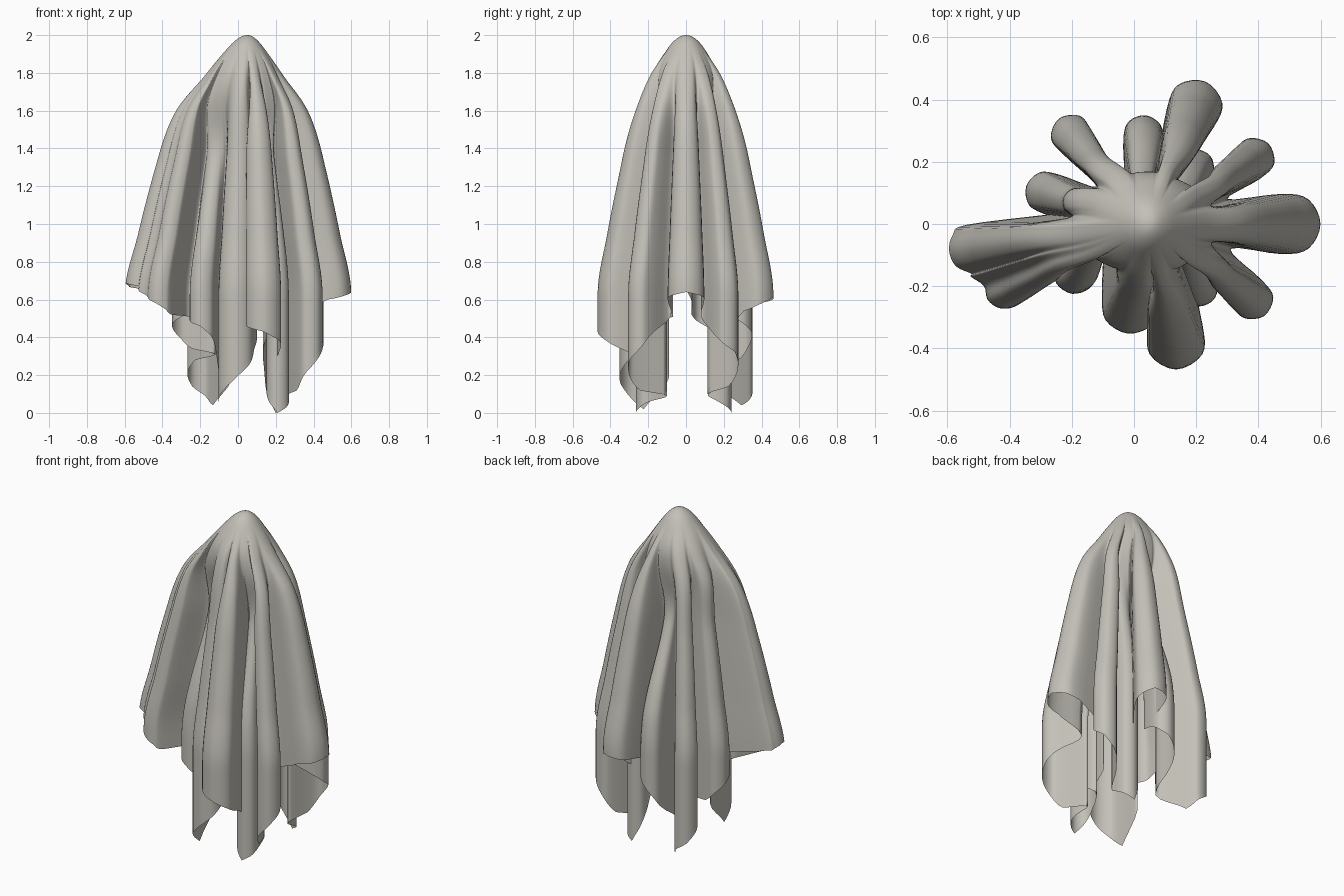
import bpy, bmesh, math
from mathutils import Vector

if "Cube" in bpy.data.objects:
    bpy.data.objects.remove(bpy.data.objects["Cube"])

# Hanging folds, counter-clockwise from +x: (centre x, y, radius), hem heights
# (start, tip, end), the valley (x, y) that follows, and how far the fold curls
FOLDS = [
    ((.50, .00, .10), (.60, .64, .60), (.30, .08), 52),
    ((.385, .21, .068), (.42, .32, .14), (.26, .115), 60),
    ((.20, .18, .06), (.06, .00, .20), (.14, .15), 50),
    ((.195, .375, .09), (.54, .61, .58), (.07, .17), 58),
    ((.03, .285, .065), (.50, .42, .28), (-.04, .14), 52),
    ((-.20, .285, .068), (.04, .14, .28), (-.12, .12), 60),
    ((-.28, .10, .07), (.34, .45, .52), (-.28, .03), 52),
    ((-.52, -.08, .08), (.66, .69, .67), (-.525, -.17), 40),
    ((-.415, -.205, .068), (.62, .58, .52), (-.26, -.07), 40),
    ((-.19, -.155, .07), (.50, .46, .35), (-.10, -.09), 52),
    ((-.01, -.255, .098), (.02, .18, .34), (.10, -.14), 52),
    ((.135, -.37, .098), (.48, .43, .33), (.17, -.13), 60),
    ((.21, -.205, .06), (.12, .00, .06), (.25, -.10), 50),
    ((.38, -.24, .068), (.12, .28, .42), (.31, -.08), 60),
]
LATE = {2, 4, 9, 12}      # small folds that only open lower down
# Spread of the drape at each height: (z, x scale, y scale)
PROFILE = [(2, 0, 0), (1.97, .11, .15), (1.9, .22, .28), (1.78, .38, .46),
           (1.6, .60, .60), (1.3, .75, .74), (.95, .89, .89),
           (.62, 1, 1), (0, 1, 1)]
OVAL = (.55, .42)
SUB, ROWS = 4, 80


def smooth(t):
    t = min(max(t, 0), 1)
    return t * t * (3 - 2 * t)


def spread(z, axis):
    """Smooth profile lookup, using sqrt(depth) so the crown is rounded."""
    q = [math.sqrt(2 - p[0]) for p in PROFILE]
    k = [p[axis] for p in PROFILE]
    x = math.sqrt(max(2 - z, 0))
    i = max(j for j in range(len(q) - 1) if q[j] <= x)

    def slope(j):
        a, b = max(j - 1, 0), min(j + 1, len(q) - 1)
        return 0 if j >= len(q) - 2 else (k[b] - k[a]) / (q[b] - q[a])
    h = q[i + 1] - q[i]
    t = (x - q[i]) / h
    return ((2*t**3 - 3*t*t + 1) * k[i] + (t**3 - 2*t*t + t) * h * slope(i)
            + (3*t*t - 2*t**3) * k[i + 1] + (t**3 - t*t) * h * slope(i + 1))


def closed_curve(pts):
    """Catmull-Rom samples through a closed ring of points."""
    m, res = len(pts), []
    for i in range(m):
        p0, p1, p2, p3 = (pts[(i + d) % m] for d in (-1, 0, 1, 2))
        for s in range(SUB):
            t = s / SUB
            res.append(.5 * (2*p1 + (p2 - p0)*t + (2*p0 - 5*p1 + 4*p2 - p3)*t*t
                             + (3*p1 - p0 - 3*p2 + p3)*t**3))
    return res


# Control outlines: five points round each fold, one in each valley
n = len(FOLDS)
full, upper, hem, angle = [], [], [], []
tips = [math.atan2(f[0][1] / OVAL[1], f[0][0] / OVAL[0]) % math.tau for f in FOLDS]
tips.append(math.tau)
for i, ((cx, cy, r), (z0, z1, z2), valley, curl) in enumerate(FOLDS):
    v0, v1 = Vector(FOLDS[i - 1][2]), Vector(valley)
    out = Vector((cx, cy)) - (v0 + v1) / 2
    base = math.atan2(out.y, out.x)
    before = tips[i - 1] if i else tips[n - 1] - math.tau
    for j in range(-2, 3):
        a = base + math.radians(curl * j)
        p = Vector((cx + r * math.cos(a), cy + r * math.sin(a)))
        full.append(p)
        upper.append(v0.lerp(v1, (j + 3) / 6) if i in LATE else p)
        hem.append(z1 + ((z0 if j < 0 else z2) - z1) * abs(j) / 2)
        angle.append(tips[i] + (tips[i + 1] - tips[i] if j > 0
                                else tips[i] - before) * j / 6)
    full.append(v1)
    upper.append(v1)
    hem.append((z2 + FOLDS[(i + 1) % n][1][0]) / 2)
    angle.append((tips[i] + tips[i + 1]) / 2)

# Dense columns: (lower outline, upper outline, crown oval, hem height)
columns = []
m = len(full)
for k, (p, up) in enumerate(zip(closed_curve(full), closed_curve(upper))):
    i, t = k // SUB, (k % SUB) / SUB
    j = (i + 1) % m
    a2 = angle[j] + (math.tau if j == 0 else 0)
    a = angle[i] + (a2 - angle[i]) * t
    o = Vector((OVAL[0] * math.cos(a), OVAL[1] * math.sin(a)))
    columns.append((p, up, o, hem[i] + (hem[j] - hem[i]) * t))

# Draped sheet: oval crown blending downward into the folds
bm = bmesh.new()
top = bm.verts.new((.05, 0, 2))
rows = []
for r in range(1, ROWS + 1):
    u = (r / ROWS) ** 1.7
    row = []
    for p, up, o, h in columns:
        z = 2 - (2 - h) * u
        kx, ky = spread(z, 1), spread(z, 2)
        q = up.lerp(p, smooth((1.6 - z) / .8))
        q = o.lerp(q, smooth((1.97 - z) / .62))
        row.append(bm.verts.new((.05 * (1 - kx) + kx * q.x, ky * q.y, z)))
    rows.append(row)
c = len(columns)
for i in range(c):
    j = (i + 1) % c
    bm.faces.new((top, rows[0][i], rows[0][j]))
    for a, b in zip(rows, rows[1:]):
        bm.faces.new((a[i], b[i], b[j], a[j]))
for f in bm.faces:
    f.smooth = True
mesh = bpy.data.meshes.new("draped_sheet")
bm.to_mesh(mesh)
bm.free()
sheet = bpy.data.objects.new("draped_sheet", mesh)
bpy.context.collection.objects.link(sheet)

# Plain cloth colour
mat = bpy.data.materials.new("warm grey cloth")
mat.diffuse_color = (.55, .53, .48, 1)
mat.use_nodes = True
mat.node_tree.nodes["Principled BSDF"].inputs["Base Color"].default_value = mat.diffuse_color
mesh.materials.append(mat)
